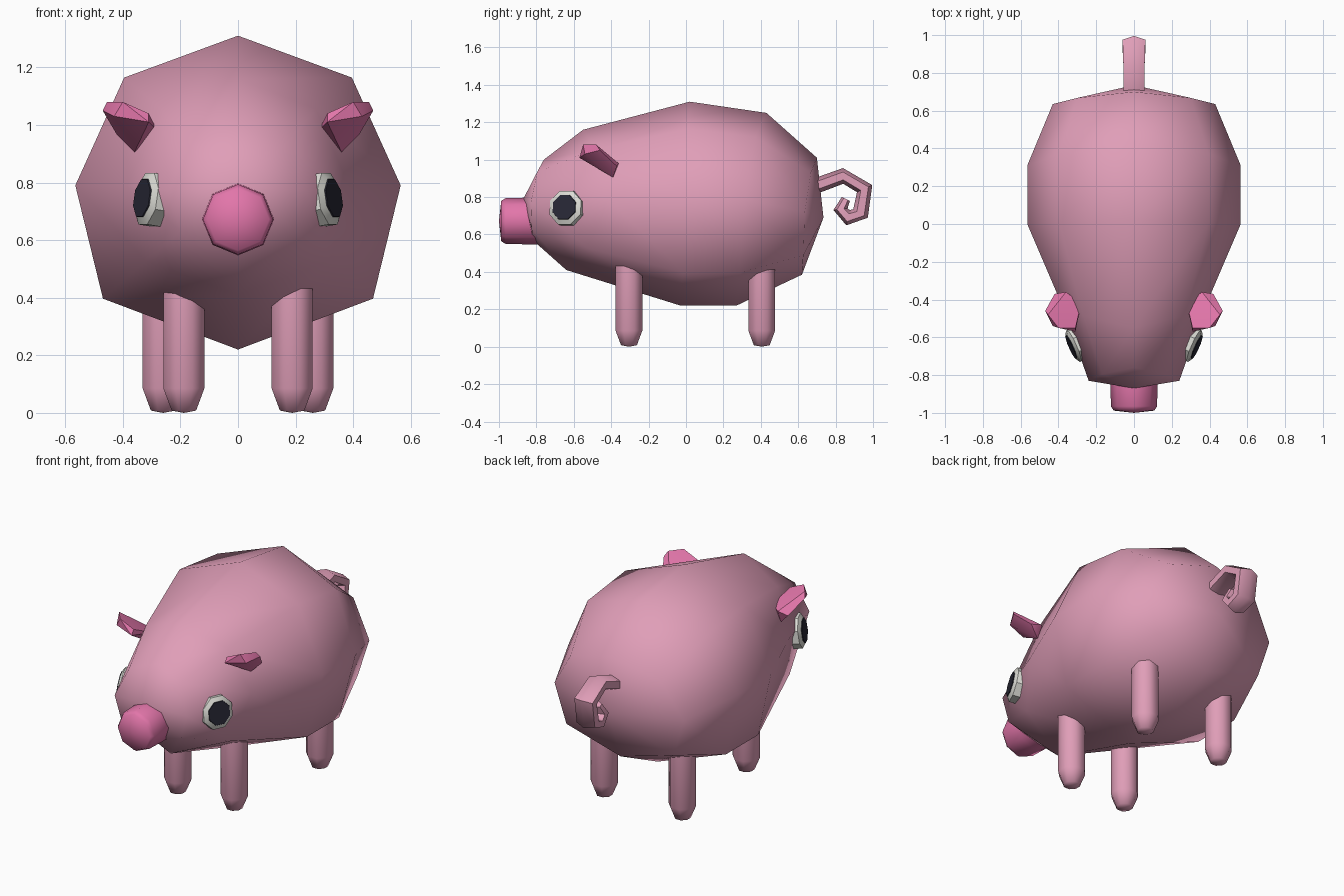
import bpy, bmesh, math
from mathutils import Vector, Matrix

cube = bpy.data.objects.get("Cube")
if cube:
    bpy.data.objects.remove(cube, do_unlink=True)


def material(name, rgb):
    m = bpy.data.materials.new(name)
    m.use_nodes = True
    m.diffuse_color = (*rgb, 1)
    bsdf = m.node_tree.nodes["Principled BSDF"]
    bsdf.inputs["Base Color"].default_value = (*rgb, 1)
    bsdf.inputs["Roughness"].default_value = 0.7
    return m


PINK = material("soft pink", (0.745, 0.342, 0.479))
HOT = material("bright pink", (0.76, 0.18, 0.40))
WHITE = material("eye white", (0.72, 0.72, 0.67))
DARK = material("eye dark", (0.021, 0.021, 0.036))


def finish(name, bm, mat, smooth_angle=180):
    bmesh.ops.recalc_face_normals(bm, faces=bm.faces)
    me = bpy.data.meshes.new(name)
    bm.to_mesh(me)
    bm.free()
    me.materials.append(mat)
    ob = bpy.data.objects.new(name, me)
    bpy.context.collection.objects.link(ob)
    bpy.ops.object.select_all(action='DESELECT')
    ob.select_set(True)
    bpy.context.view_layer.objects.active = ob
    if smooth_angle >= 180:
        bpy.ops.object.shade_smooth()
    else:
        bpy.ops.object.shade_smooth_by_angle(angle=math.radians(smooth_angle))
    return ob


def loft(rings, start=None, end=None):
    """Skin closed rings; close each end with a pole point or a flat cap."""
    bm = bmesh.new()
    loops = [[bm.verts.new(p) for p in r] for r in rings]
    n = len(loops[0])
    for a, b in zip(loops, loops[1:]):
        for i in range(n):
            j = (i + 1) % n
            bm.faces.new((a[i], a[j], b[j], b[i]))
    for loop, pole in ((loops[0], start), (loops[-1], end)):
        if pole is None:
            bm.faces.new(loop)
        else:
            v = bm.verts.new(pole)
            for i in range(n):
                bm.faces.new((loop[i], loop[(i + 1) % n], v))
    return bm


def circle(n, r, phase=0.0):
    return [(r * math.cos(phase + i * math.tau / n), r * math.sin(phase + i * math.tau / n))
            for i in range(n)]


# Body: eight-sided rings along y (top y, side y, bottom y, half width, top z, side z, bottom z)
def body_ring(yt, ys, yb, w, zt, zs, zb):
    half = [(0, yt, zt),
            (0.7 * w, (yt + ys) / 2, zs + 0.72 * (zt - zs)),
            (w, ys, zs),
            (0.83 * w, (yb + ys) / 2, zs + 0.69 * (zb - zs)),
            (0, yb, zb)]
    return half + [(-x, y, z) for x, y, z in half[3:0:-1]]


body_rings = [body_ring(*r) for r in (
    (-0.76, -0.83, -0.82, 0.24, 1.00, 0.77, 0.57),
    (-0.55, -0.42, -0.64, 0.385, 1.16, 0.79, 0.41),
    (0.02, 0.00, -0.03, 0.565, 1.31, 0.79, 0.22),
    (0.43, 0.31, 0.27, 0.565, 1.25, 0.79, 0.22),
    (0.70, 0.635, 0.62, 0.43, 1.01, 0.72, 0.385))]
finish("body", loft(body_rings, (0, -0.87, 0.79), (0, 0.735, 0.69)), PINK)

# Snout: short octagonal plug with a rounded front
snout_rings = [[(x, y, 0.672 + z) for x, z in circle(8, r)]
               for y, r in ((-0.75, 0.125), (-0.85, 0.125), (-0.965, 0.122), (-0.988, 0.108))]
finish("snout", loft(snout_rings, None, (0, -1.0, 0.672)), HOT, 60)

# Curly tail: tapered hexagonal tube following a path in the middle plane (y, z, radius)
path = [(0.64, 0.84, 0.042), (0.84, 0.913, 0.042), (0.955, 0.845, 0.045), (0.933, 0.712, 0.045),
        (0.866, 0.69, 0.042), (0.826, 0.735, 0.038), (0.855, 0.79, 0.024)]
tail_rings = []
for i, (y, z, r) in enumerate(path):
    a, b = path[max(i - 1, 0)], path[min(i + 1, len(path) - 1)]
    t = Vector((b[0] - a[0], b[1] - a[1])).normalized()
    tail_rings.append([(1.55 * px, y - t.y * pn, z + t.x * pn)
                       for px, pn in circle(6, r, math.pi / 2)])
finish("tail", loft(tail_rings), PINK, 60)

# Paired parts: +x is the left side
EAR = [(.47, -.46, 1.05), (.455, -.48, 1.08), (.40, -.55, 1.08), (.43, -.54, 1.03),
       (.31, -.57, 1.01), (.31, -.55, 1.04), (.36, -.39, .905), (.42, -.37, .965),
       (.36, -.36, .98), (.28, -.42, .98)]
for side, s in (("left", 1), ("right", -1)):
    # Legs with tapered feet
    for end, x, y in (("front", 0.188, -0.305), ("back", 0.26, 0.405)):
        rings = [[(s * x + px, y + py, z) for px, py in circle(8, r, math.pi / 8)]
                 for z, r in ((0.008, 0.046), (0.085, 0.077), (0.44, 0.077))]
        finish(f"{end}_leg_{side}", loft(rings, (s * x, y, 0)), PINK, 60)

    # Ear: chunky faceted wedge
    bm = bmesh.new()
    for px, py, pz in EAR:
        bm.verts.new((s * px, py, pz))
    bmesh.ops.convex_hull(bm, input=bm.verts)
    finish(f"ear_{side}", bm, HOT, 40)

    # Eye: bevelled octagonal disc with a thin dark plate on it
    normal = Vector((s * math.cos(math.radians(24)), -math.sin(math.radians(24)), 0.15)).normalized()
    turn = normal.to_track_quat('Z', 'Y').to_matrix().to_4x4()
    place = Matrix.Translation((s * 0.313, -0.643, 0.743)) @ turn
    for part, mat, profile in (
            ("eye", WHITE, ((-0.05, 0.098), (0.006, 0.098), (0.02, 0.074))),
            ("pupil", DARK, ((0.018, 0.073), (0.024, 0.070)))):
        rings = [[place @ Vector((px, py, d)) for px, py in circle(8, r, math.pi / 8)]
                 for d, r in profile]
        finish(f"{part}_{side}", loft(rings), mat, 30)
